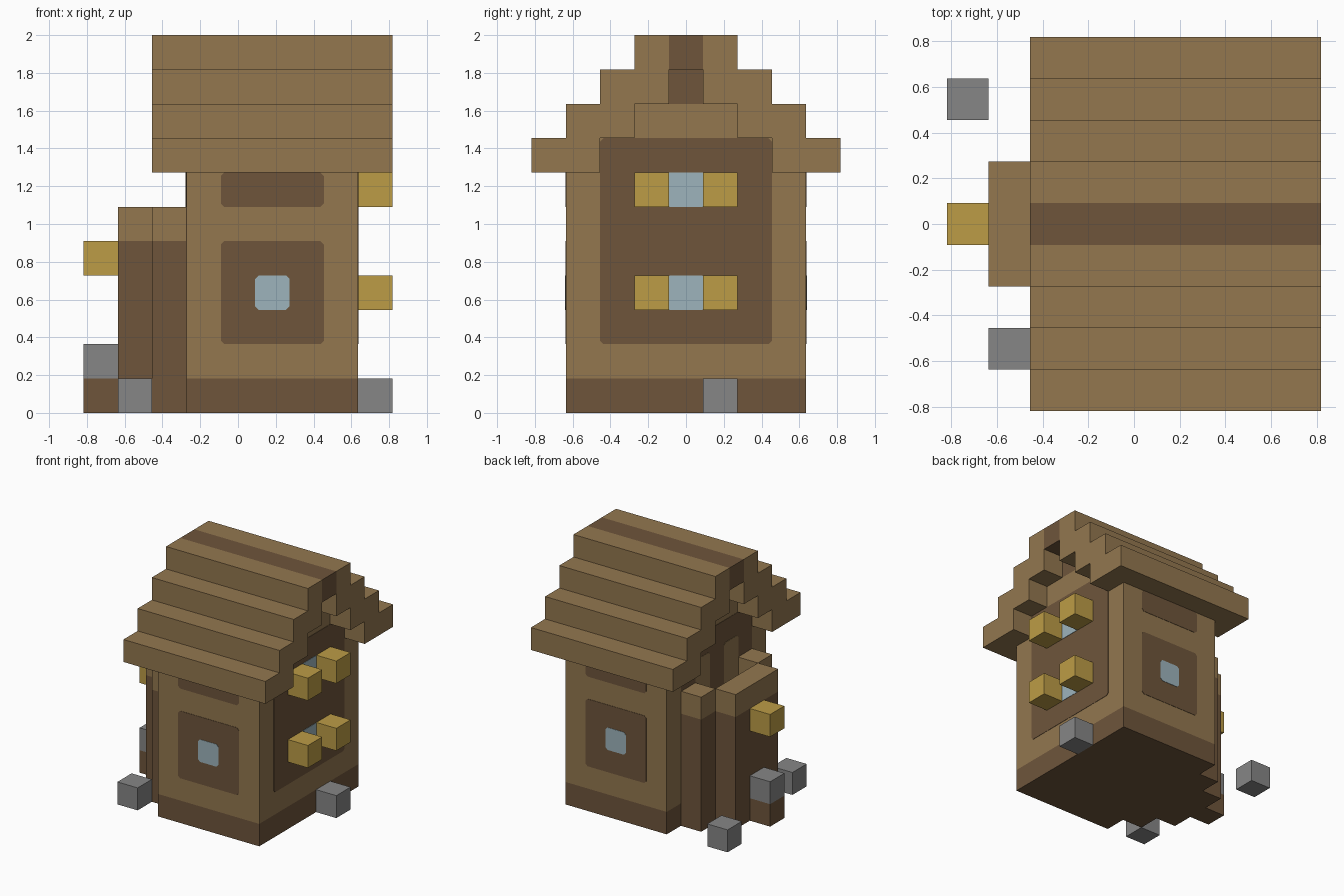
import bpy, bmesh

cube = bpy.data.objects.get("Cube")
if cube:
    bpy.data.objects.remove(cube, do_unlink=True)

U = 2 / 11  # one block


def material(name, rgb):
    col = [((c / 255 + 0.055) / 1.055) ** 2.4 for c in rgb] + [1]
    m = bpy.data.materials.new(name)
    m.use_nodes = True
    m.diffuse_color = col
    m.node_tree.nodes["Principled BSDF"].inputs["Base Color"].default_value = col
    return m


PLANK = material("light wood", (147, 119, 79))
DARK = material("dark wood", (110, 85, 59))
GOLD = material("gold", (188, 156, 70))
STONE = material("grey stone", (134, 134, 134))
GLASS = material("pale blue glass", (157, 180, 188))


def prism(name, outline, axis, lo, hi, mat):
    """Extrude a 2D outline (in blocks) along an axis from lo to hi."""
    bm = bmesh.new()

    def place(a, b, d):
        p = [a, b]
        p.insert("xyz".index(axis), d)
        return [c * U for c in p]

    rings = [[bm.verts.new(place(a, b, d)) for a, b in outline] for d in (lo, hi)]
    for ring in rings:
        bm.faces.new(ring)
    n = len(outline)
    for i in range(n):
        j = (i + 1) % n
        bm.faces.new((rings[0][i], rings[0][j], rings[1][j], rings[1][i]))
    bmesh.ops.recalc_face_normals(bm, faces=bm.faces)
    mesh = bpy.data.meshes.new(name)
    bm.to_mesh(mesh)
    bm.free()
    mesh.materials.append(mat)
    ob = bpy.data.objects.new(name, mesh)
    bpy.context.collection.objects.link(ob)
    return ob


def box(name, x, y, z, mat):
    return prism(name, [(x[0], y[0]), (x[1], y[0]), (x[1], y[1]), (x[0], y[1])], "z", *z, mat)


def plate(name, a, z, axis, at, side, mat, layer=1, r=0.1):
    """Thin panel with clipped corners lying on a wall."""
    (l, h), (b, t) = a, z
    pts = [(l + r, b), (h - r, b), (h, b + r), (h, t - r),
           (h - r, t), (l + r, t), (l, t - r), (l, b + r)]
    return prism(name, pts, axis, at, at + side * 0.015 * layer, mat)


# House body on a dark sill
HX, HY = (-1.5, 3.5), (-3.5, 3.5)
box("sill", HX, HY, (0, 1), DARK)
box("walls", HX, HY, (1, 7), PLANK)

# Stepped gable infill
box("gable_low", HX, (-2.5, 2.5), (7, 8), PLANK)
box("gable_mid", HX, (-1.5, 1.5), (8, 9), PLANK)
box("gable_top", HX, (-0.5, 0.5), (9, 10), DARK)

# Stepped roof slopes and ridge beam, overhanging both gables
RX = (-2.5, 4.5)
slope = [(4.5, 7), (4.5, 8), (3.5, 8), (3.5, 9), (2.5, 9), (2.5, 10), (1.5, 10),
         (1.5, 11), (.5, 11), (.5, 9), (1.5, 9), (1.5, 8), (2.5, 8), (2.5, 7)]
for s, tag in ((-1, "front"), (1, "back")):
    prism("roof_" + tag, [(s * y, z) for y, z in slope], "x", *RX, PLANK)
box("ridge_beam", RX, (-0.5, 0.5), (10, 11), DARK)

# Framed windows on the front and back walls
for s, tag in ((-1, "front"), (1, "back")):
    wall = s * 3.5
    plate("window_frame_" + tag, (-0.5, 2.5), (2, 5), "y", wall, s, DARK)
    plate("window_" + tag, (0.5, 1.5), (3, 4), "y", wall, s, GLASS, 2)
    plate("upper_panel_" + tag, (-0.5, 2.5), (6, 7), "y", wall, s, DARK)

# Left gable wall: dark panel, two windows, each between gold lamps
plate("panel_left", (-2.5, 2.5), (2, 8), "x", 3.5, 1, DARK)
for z, tag in ((3, "lower"), (6, "upper")):
    plate("window_left_" + tag, (-0.5, 0.5), (z, z + 1), "x", 3.5, 1, GLASS, 2, 0.02)
    for y in (-1.5, 0.5):
        box("lamp_" + tag, (3.5, 4.5), (y, y + 1), (z, z + 1), GOLD)

# Right gable wall: dark panel with two light strips
plate("panel_right", (-2.5, 2.5), (2, 8), "x", -1.5, -1, DARK)
for y in (-1.5, 0.5):
    plate("strip_right", (y, y + 1), (3, 7), "x", -1.5, -1, PLANK, 2)

# Chimney stack: two side posts and a front slab with light caps
stack = (("post_front", (-2.5, -1.5), (-2.5, -1.5)),
         ("post_back", (-2.5, -1.5), (1.5, 2.5)),
         ("chimney_slab", (-3.5, -2.5), (-1.5, 1.5)))
for name, x, y in stack:
    box(name, x, y, (0, 5), DARK)
    box(name + "_cap", x, y, (5, 6), PLANK)
box("chimney_floor", (-2.5, -1.5), (-1.5, 1.5), (0, 1), DARK)

# Step, stone and lamp on the chimney face
for name, z, mat in (("step", 0, DARK), ("step_stone", 1, STONE), ("chimney_lamp", 4, GOLD)):
    box(name, (-4.5, -3.5), (-0.5, 0.5), (z, z + 1), mat)

# Loose ground stones
for x, y in ((3.5, 0.5), (-3.5, -3.5), (-4.5, 2.5)):
    box("ground_stone", (x, x + 1), (y, y + 1), (0, 1), STONE)
